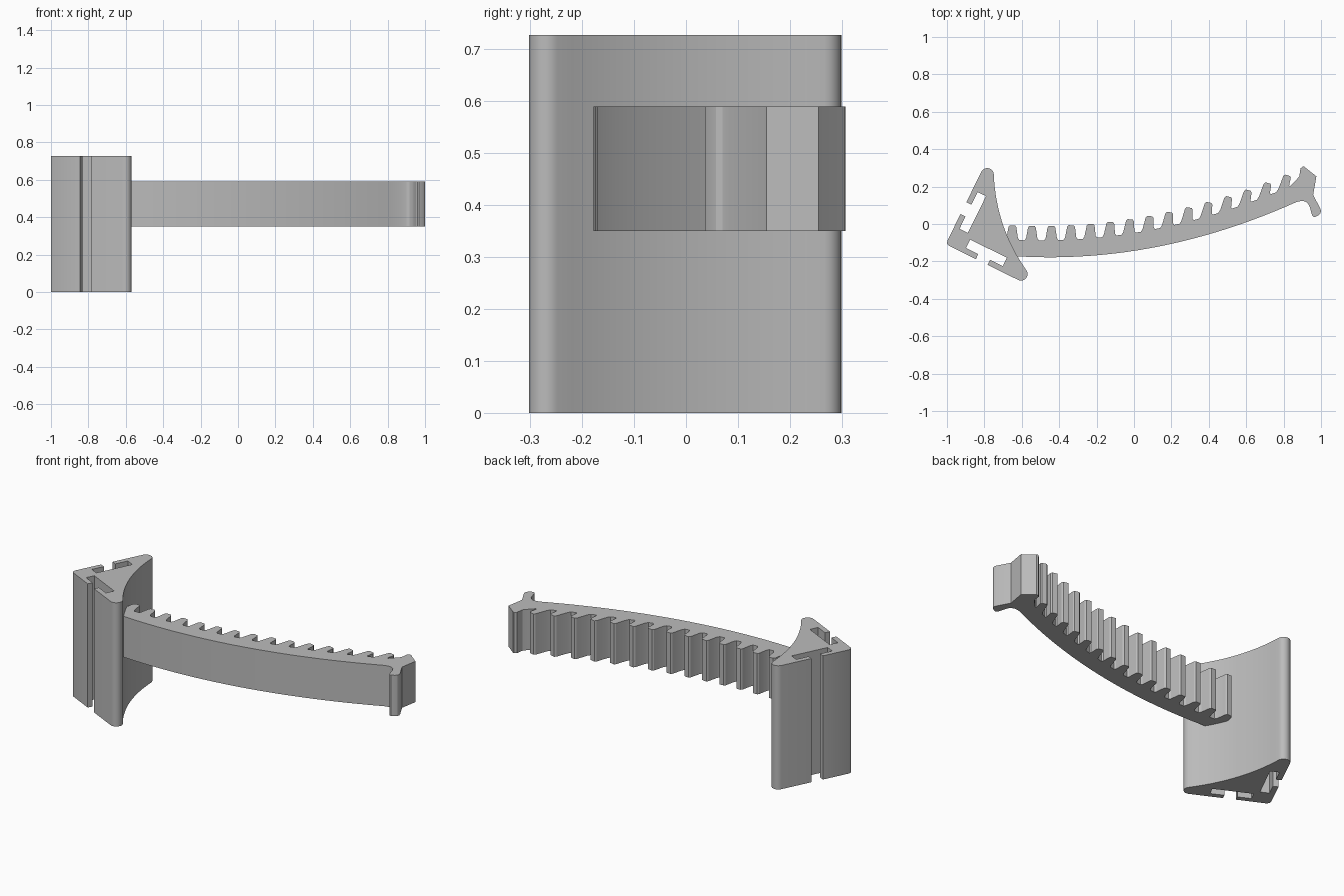
import bpy, bmesh, math
from mathutils import Vector

if "Cube" in bpy.data.objects:
    bpy.data.objects.remove(bpy.data.objects["Cube"])

grey = bpy.data.materials.new("grey")
grey.diffuse_color = (0.5, 0.5, 0.5, 1)
grey.use_nodes = True
grey.node_tree.nodes["Principled BSDF"].inputs["Base Color"].default_value = grey.diffuse_color


def extrude_profile(name, pts, z0, z1):
    """Prism from a flat counter-clockwise outline."""
    bm = bmesh.new()
    face = bm.faces.new([bm.verts.new((x, y, z0)) for x, y in pts])
    res = bmesh.ops.extrude_face_region(bm, geom=[face])
    top = [g for g in res["geom"] if isinstance(g, bmesh.types.BMVert)]
    bmesh.ops.translate(bm, verts=top, vec=(0, 0, z1 - z0))
    bmesh.ops.recalc_face_normals(bm, faces=bm.faces)
    me = bpy.data.meshes.new(name)
    bm.to_mesh(me)
    bm.free()
    me.materials.append(grey)
    ob = bpy.data.objects.new(name, me)
    bpy.context.collection.objects.link(ob)
    bpy.context.view_layer.objects.active = ob
    ob.select_set(True)
    bpy.ops.object.shade_smooth_by_angle(angle=math.radians(25))
    ob.select_set(False)
    return ob


# Mounting block: outline is mirrored across the diagonal of its square corner
corner = Vector((-1.007, -0.108))
u, v = Vector((0.897, -0.442)), Vector((0.442, 0.897))
R, L, SAG = 0.035, 0.432, 0.04

# Rounded corner and T-slot along one face, as (along, depth)
half = [(0.006, 0.006), (0.02, 0.0), (0.18, 0), (0.18, 0.03), (0.107, 0.03),
        (0.107, 0.08), (0.326, 0.08), (0.326, 0.03), (0.25, 0.03), (0.25, 0)]
# Rounded tip
a0, a1, n = -90, 61, 10
for i in range(n + 1):
    a = math.radians(a0 + (a1 - a0) * i / n)
    half.append((L + R * math.cos(a), R + R * math.sin(a)))
# Half of the concave front
end = Vector(half[-1])
mirror_end = Vector((end.y, end.x))
chord = (end - mirror_end).length
mid = (end + mirror_end) / 2
for i in range(1, 9):
    t = i / 8
    p = end.lerp(mid, t)
    d = SAG * (1 - (1 - t) ** 2) * math.sqrt(0.5)
    half.append((p.x - d, p.y - d))
outline = half + [(b, a) for a, b in reversed(half[1:-1])]
extrude_profile("mounting_block", [corner + u * a + v * b for a, b in outline], 0, 0.727)


# Toothed arm
def under(x):
    return -0.178 + 0.17 * (x + 0.45) ** 2


def root(x):
    return -0.088 + 0.16 * (x + 0.5) ** 2


arm = [(-0.66, -0.17)]
arm += [(x, under(x)) for x in (-0.6 + 1.47 * i / 24 for i in range(25))]
# Hooked end
arm += [(0.90, 0.124), (0.918, 0.119), (0.932, 0.107), (0.94, 0.09), (0.952, 0.047),
        (0.959, 0.039), (0.968, 0.037), (0.988, 0.048), (0.997, 0.058),
        (1.0, 0.07), (0.996, 0.083), (0.958, 0.155), (0.975, 0.255),
        (0.922, 0.297), (0.912, 0.306), (0.902, 0.307), (0.89, 0.297), (0.884, 0.255),
        (0.868, 0.236), (0.856, 0.225)]
# Teeth from the hook back to the block, leaning more towards the hook
tooth = [(0.037, 0.0), (0.029, 0.012), (0.021, 0.068), (0.014, 0.077),
         (-0.014, 0.077), (-0.021, 0.068), (-0.031, 0.012), (-0.039, 0.0)]
for i in range(14, -1, -1):
    cx = -0.65 + 0.1043 * i
    cy = root(cx)
    slope = 0.32 * (cx + 0.5)
    lean = math.radians(max(0, 14 * (cx + 0.4)))
    c, s = math.cos(lean), math.sin(lean)
    for a, h in tooth:
        y_base = slope * a * (1 - h / 0.077)
        arm.append((cx + a * c + (h - 0.04) * s, cy + y_base + h * c - a * s * h / 0.077))
arm[-1] = (-0.69, -0.088)
extrude_profile("toothed_arm", arm, 0.35, 0.59)
